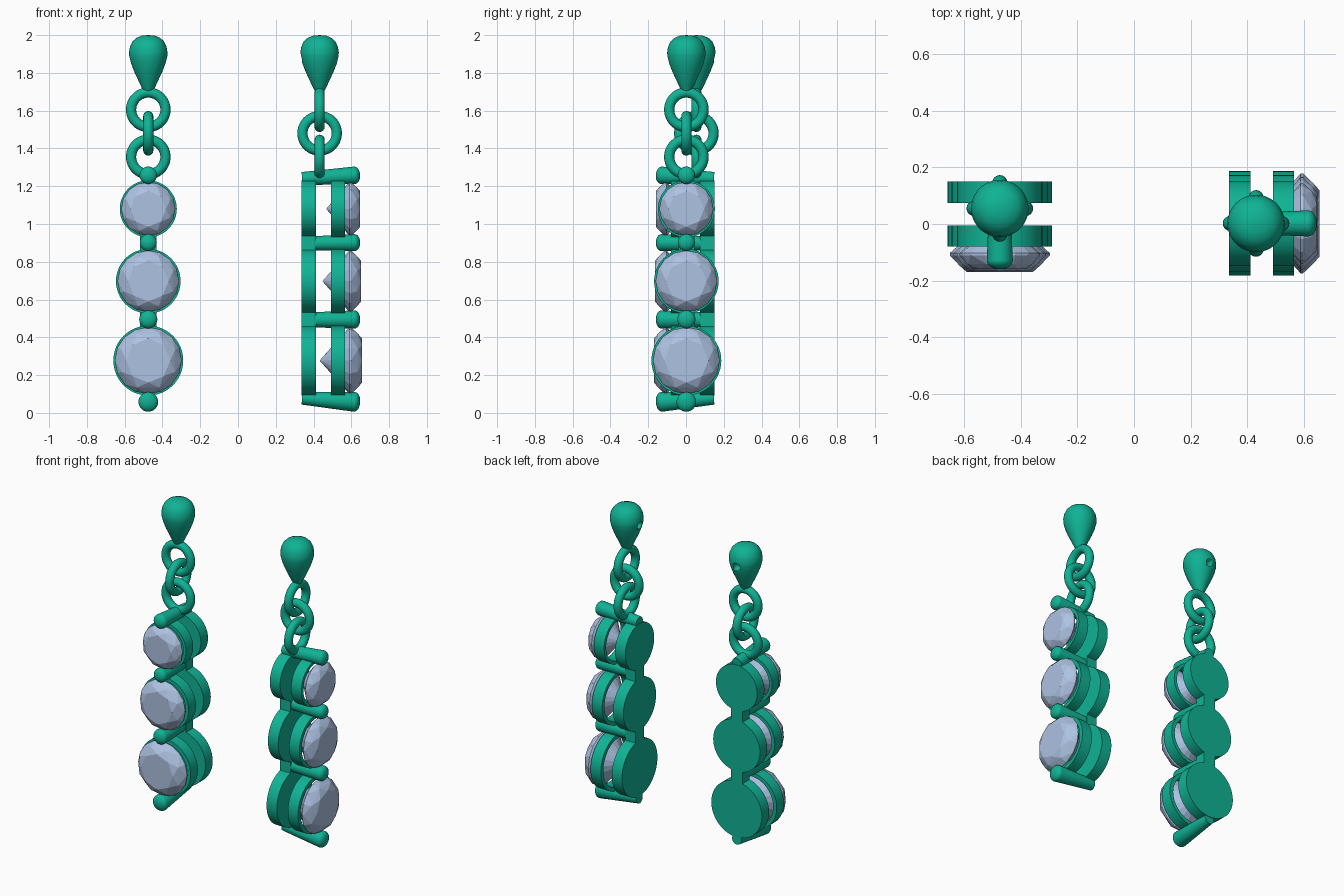
import bpy, bmesh, math
from mathutils import Matrix, Vector

if "Cube" in bpy.data.objects:
    bpy.data.objects.remove(bpy.data.objects["Cube"])


def material(name, col):
    m = bpy.data.materials.new(name)
    m.diffuse_color = (*col, 1)
    m.use_nodes = True
    m.node_tree.nodes["Principled BSDF"].inputs["Base Color"].default_value = m.diffuse_color
    return m


GREEN = material("green_metal", (0.005, 0.45, 0.30))
STONE = material("pale_stone", (0.42, 0.54, 0.76))
FORWARD = Matrix.Rotation(math.pi / 2, 4, 'X')   # local z -> front (-y)


def finish(name, bm, mat, matrix, smooth=True):
    bmesh.ops.recalc_face_normals(bm, faces=bm.faces[:])
    me = bpy.data.meshes.new(name)
    bm.to_mesh(me)
    bm.free()
    ob = bpy.data.objects.new(name, me)
    bpy.context.collection.objects.link(ob)
    me.materials.append(mat)
    ob.matrix_world = matrix
    if smooth:
        bpy.ops.object.select_all(action='DESELECT')
        ob.select_set(True)
        bpy.context.view_layer.objects.active = ob
        bpy.ops.object.shade_smooth_by_angle(angle=math.radians(35))
    return ob


def lathe(name, profile, matrix, closed=False, seg=48):
    """Spin (radius, height) points round local z; closed joins last to first."""
    bm = bmesh.new()
    vs = [bm.verts.new((r, 0, h)) for r, h in profile]
    es = [bm.edges.new(p) for p in zip(vs, vs[1:])]
    if closed:
        es.append(bm.edges.new((vs[-1], vs[0])))
    bmesh.ops.spin(bm, geom=vs + es, axis=(0, 0, 1), cent=(0, 0, 0),
                   steps=seg, angle=2 * math.pi)
    bmesh.ops.remove_doubles(bm, verts=bm.verts[:], dist=1e-5)
    return finish(name, bm, GREEN, matrix)


def link(name, z, turn, base):
    circle = [(0.091 + 0.027 * math.cos(a), 0.027 * math.sin(a))
              for a in (i * math.tau / 16 for i in range(16))]
    lathe(name, circle, base @ Matrix.Translation((0, 0, z))
          @ Matrix.Rotation(turn, 4, 'Z') @ FORWARD, closed=True)


def prong(name, z_back, z_front, r_back, r_front, base):
    a, b = Vector((0, 0.093, z_back)), Vector((0, -0.215, z_front))
    L = (b - a).length
    prof = [(0, 0), (r_back, 0)]
    prof += [(r_front * math.cos(t), L - 0.03 + 0.03 * math.sin(t))
             for t in (i * math.pi / 12 for i in range(6))] + [(0, L)]
    rot = (b - a).to_track_quat('Z', 'Y').to_matrix().to_4x4()
    lathe(name, prof, base @ Matrix.Translation(a) @ rot, seg=32)


def gem(name, R, tip, table, matrix):
    """Brilliant cut: convex hull of table, crown, girdle, pavilion and tip."""
    bm = bmesh.new()
    g = 0.166
    rings = [(8, 0.66 * R, table, 0), (8, 0.87 * R, g + 0.62 * (table - g), 0.5),
             (16, R, g, 0), (16, R, g - 0.008, 0),
             (8, 0.42 * R, tip + 0.40 * (g - tip), 0.5)]
    for n, r, h, off in rings:
        for i in range(n):
            a = (i + off) * math.tau / n
            bm.verts.new((r * math.cos(a), r * math.sin(a), h))
    bm.verts.new((0, 0, tip))
    res = bmesh.ops.convex_hull(bm, input=bm.verts[:])
    loose = [v for v in bm.verts if not v.link_faces]
    bmesh.ops.delete(bm, geom=loose, context='VERTS')
    bmesh.ops.dissolve_limit(bm, angle_limit=0.02, verts=bm.verts[:], edges=bm.edges[:])
    finish(name, bm, STONE, matrix, smooth=False)


def earring(tag, base):
    # teardrop stud with a post socket in its back
    drop_profile = [(0, 1.69), (0.018, 1.693), (0.035, 1.722), (0.055, 1.765),
                    (0.075, 1.808), (0.091, 1.85), (0.101, 1.89), (0.1015, 1.91),
                    (0.097, 1.938), (0.084, 1.966), (0.064, 1.985),
                    (0.035, 1.997), (0, 2.0)]
    drop = lathe(tag + "_teardrop", drop_profile, base)
    hole = lathe(tag + "_socket_cutter", [(0, -0.15), (0.025, -0.15), (0.025, -0.04), (0, -0.04)],
                 base @ Matrix.Translation((0, 0, 1.88)) @ FORWARD, seg=24)
    hole.hide_render = True
    hole.hide_set(True)
    mod = drop.modifiers.new("socket", 'BOOLEAN')
    mod.operation, mod.solver, mod.object = 'DIFFERENCE', 'EXACT', hole
    bpy.context.view_layer.objects.active = drop
    bpy.ops.object.modifier_apply(modifier=mod.name)
    bpy.data.objects.remove(hole)

    # chain
    for i, z in enumerate((1.605, 1.48, 1.355)):
        link(f"{tag}_chain_link_{i+1}", z, (i % 2) * math.pi / 2, base)

    # stones with back plates and front setting rings
    for i, (z, R, tip, table) in enumerate(((1.08, 0.151, 0.035, 0.215),
                                            (0.697, 0.171, 0.015, 0.22),
                                            (0.277, 0.185, 0.0, 0.225))):
        m = base @ Matrix.Translation((0, 0, z)) @ FORWARD
        lathe(f"{tag}_back_plate_{i+1}",
              [(0, -0.095), (R, -0.095), (R, -0.02), (0, -0.02)], m)
        lathe(f"{tag}_setting_ring_{i+1}",
              [(0.86 * R, 0.06), (R, 0.06), (R, 0.135), (0.86 * R, 0.135)], m, closed=True)
        gem(f"{tag}_stone_{i+1}", R - 0.008, tip, table, m)

    # prongs running from the back to the front
    prong(tag + "_prong_top", 1.24, 1.26, 0.035, 0.046, base)
    prong(tag + "_prong_upper", 0.897, 0.902, 0.035, 0.045, base)
    prong(tag + "_prong_lower", 0.492, 0.495, 0.038, 0.048, base)
    prong(tag + "_prong_bottom", 0.078, 0.056, 0.034, 0.052, base)

    # short bars joining the back plates
    for i, z in enumerate((0.898, 0.494)):
        bm = bmesh.new()
        bmesh.ops.create_cube(bm, size=1, matrix=Matrix.Translation((0, 0.0575, z))
                              @ Matrix.Diagonal((0.085, 0.075, 0.12, 1)))
        finish(f"{tag}_back_bar_{i+1}", bm, GREEN, base, smooth=False)


earring("left", Matrix.Translation((-0.475, 0.055, 0)))
earring("right", Matrix.Translation((0.432, 0.002, 0)) @ Matrix.Rotation(math.pi / 2, 4, 'Z'))
